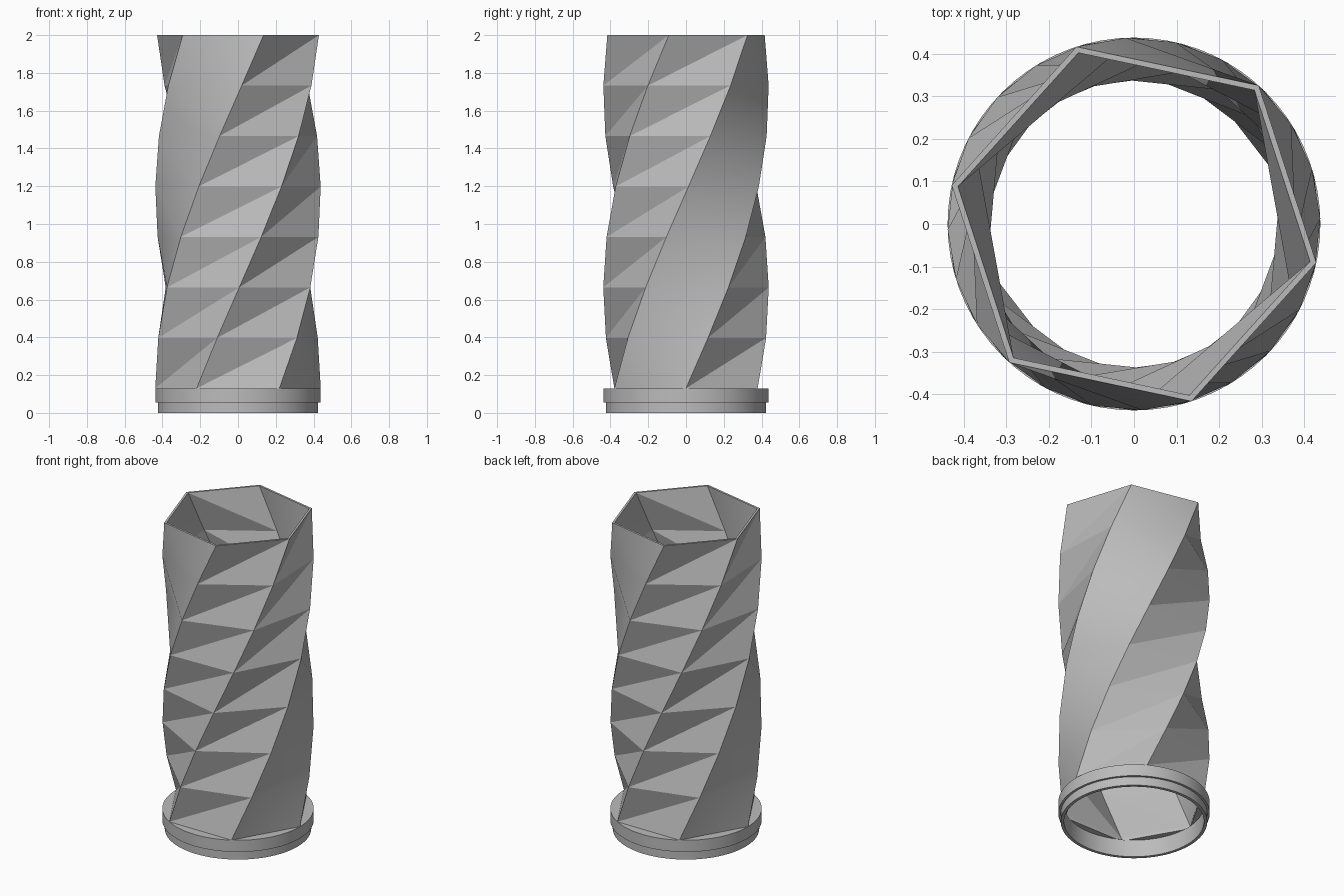
import bpy, bmesh, math

cube = bpy.data.objects.get("Cube")
if cube:
    bpy.data.objects.remove(cube, do_unlink=True)

R_OUT, R_IN = 0.438, 0.423       # corner radii of the hexagonal tube
Z_BASE, Z_TOP = 0.13, 2.0
LEVELS = 7
TWIST = math.radians(108)
SMOOTH_SIDES = {2, 5}            # the two opposite sides that bulge outwards

grey = bpy.data.materials.new("plain grey")
grey.use_nodes = True
colour = (0.5, 0.5, 0.5, 1)
grey.diffuse_color = colour
grey.node_tree.nodes["Principled BSDF"].inputs["Base Color"].default_value = colour


def finish(bm, name):
    bmesh.ops.recalc_face_normals(bm, faces=bm.faces)
    mesh = bpy.data.meshes.new(name)
    bm.to_mesh(mesh)
    bm.free()
    obj = bpy.data.objects.new(name, mesh)
    obj.data.materials.append(grey)
    bpy.context.collection.objects.link(obj)
    bpy.ops.object.select_all(action='DESELECT')
    obj.select_set(True)
    bpy.context.view_layer.objects.active = obj
    bpy.ops.object.shade_smooth_by_angle(angle=math.radians(28))
    return obj


# Twisted tube: each side is folded along one diagonal per level
def twisted_wall(bm, radius):
    rings = []
    for level in range(LEVELS + 1):
        t = level / LEVELS
        z = Z_BASE + (Z_TOP - Z_BASE) * t
        angles = [math.radians(60 * k - 120) + TWIST * t for k in range(6)]
        rings.append([bm.verts.new((radius * math.cos(a), radius * math.sin(a), z))
                      for a in angles])
    for low, high in zip(rings, rings[1:]):
        for k in range(6):
            n = (k + 1) % 6
            # sides are counted from the front
            side = (k + 1) % 6
            if side in SMOOTH_SIDES:
                bm.faces.new((low[k], low[n], high[k]))
                bm.faces.new((low[n], high[n], high[k]))
            else:
                bm.faces.new((low[k], low[n], high[n]))
                bm.faces.new((low[k], high[n], high[k]))
    return rings


bm = bmesh.new()
outer = twisted_wall(bm, R_OUT)
inner = twisted_wall(bm, R_IN)
for end in (0, -1):
    for k in range(6):
        n = (k + 1) % 6
        bm.faces.new((outer[end][k], outer[end][n], inner[end][n], inner[end][k]))
finish(bm, "twisted_tube")


# Base ring: stepped round collar with a hexagonal opening in its top
def loop(bm, radius, z, hexagonal=False, count=72):
    verts = []
    for i in range(count):
        a = 2 * math.pi * i / count
        r = radius
        if hexagonal:
            r *= math.cos(math.pi / 6) / math.cos(a % (math.pi / 3) - math.pi / 6)
        verts.append(bm.verts.new((r * math.cos(a), r * math.sin(a), z)))
    return verts


bm = bmesh.new()
loops = [loop(bm, 0.405, 0), loop(bm, 0.424, 0), loop(bm, 0.424, 0.055),
         loop(bm, R_OUT, 0.055), loop(bm, R_OUT, Z_BASE),
         loop(bm, R_IN, Z_BASE, True), loop(bm, R_IN, 0.11, True),
         loop(bm, 0.405, 0.11)]
for a, b in zip(loops, loops[1:] + loops[:1]):
    for i in range(len(a)):
        j = (i + 1) % len(a)
        bm.faces.new((a[i], a[j], b[j], b[i]))
finish(bm, "base_ring")
